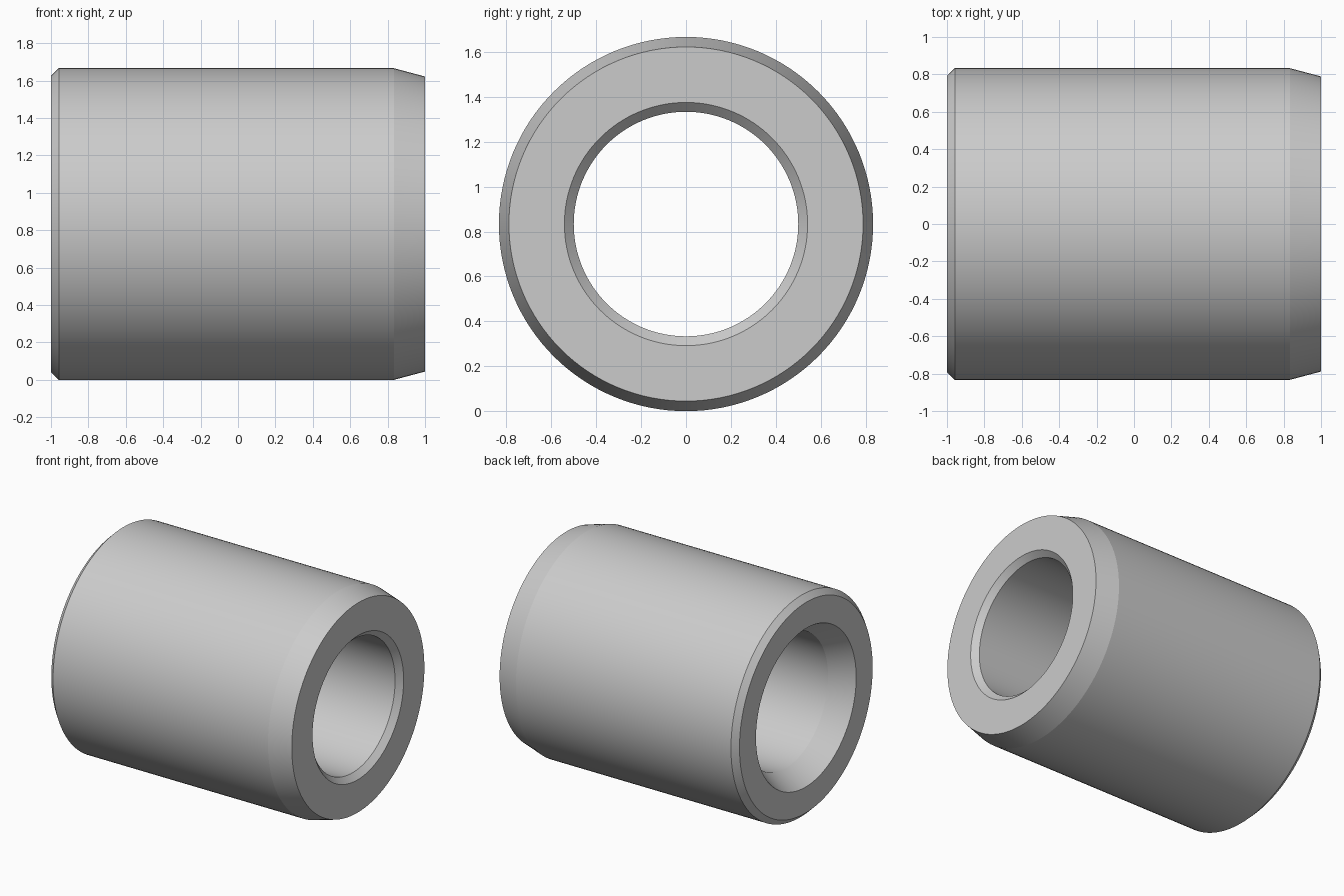
import bpy, bmesh, math

if "Cube" in bpy.data.objects:
    bpy.data.objects.remove(bpy.data.objects["Cube"])

R = 0.8333      # outer radius, also height of the axis
SEGMENTS = 128

# Closed half-section of the bushing: (x along axis, radius)
profile = [
    (-1.0, 0.792), (-0.958, R),          # rear outer chamfer
    (0.833, R), (1.0, 0.7887),           # front outer 15 degree taper
    (1.0, 0.5417), (0.958, 0.5),         # front bore chamfer
    (-0.833, 0.5), (-1.0, 0.596),        # rear bore lead-in cone
]

# Revolve the section around the x axis
bm = bmesh.new()
rings = []
for i in range(SEGMENTS):
    a = 2 * math.pi * i / SEGMENTS
    rings.append([bm.verts.new((x, r * math.sin(a), R + r * math.cos(a)))
                  for x, r in profile])
n = len(profile)
for i in range(SEGMENTS):
    r0, r1 = rings[i], rings[(i + 1) % SEGMENTS]
    for j in range(n):
        k = (j + 1) % n
        bm.faces.new((r0[j], r0[k], r1[k], r1[j]))
bmesh.ops.recalc_face_normals(bm, faces=bm.faces)

mesh = bpy.data.meshes.new("bushing")
bm.to_mesh(mesh)
bm.free()
bushing = bpy.data.objects.new("bushing", mesh)
bpy.context.collection.objects.link(bushing)

# Smooth round walls, crisp chamfer edges
bpy.context.view_layer.objects.active = bushing
bushing.select_set(True)
bpy.ops.object.shade_smooth_by_angle(angle=math.radians(10))
